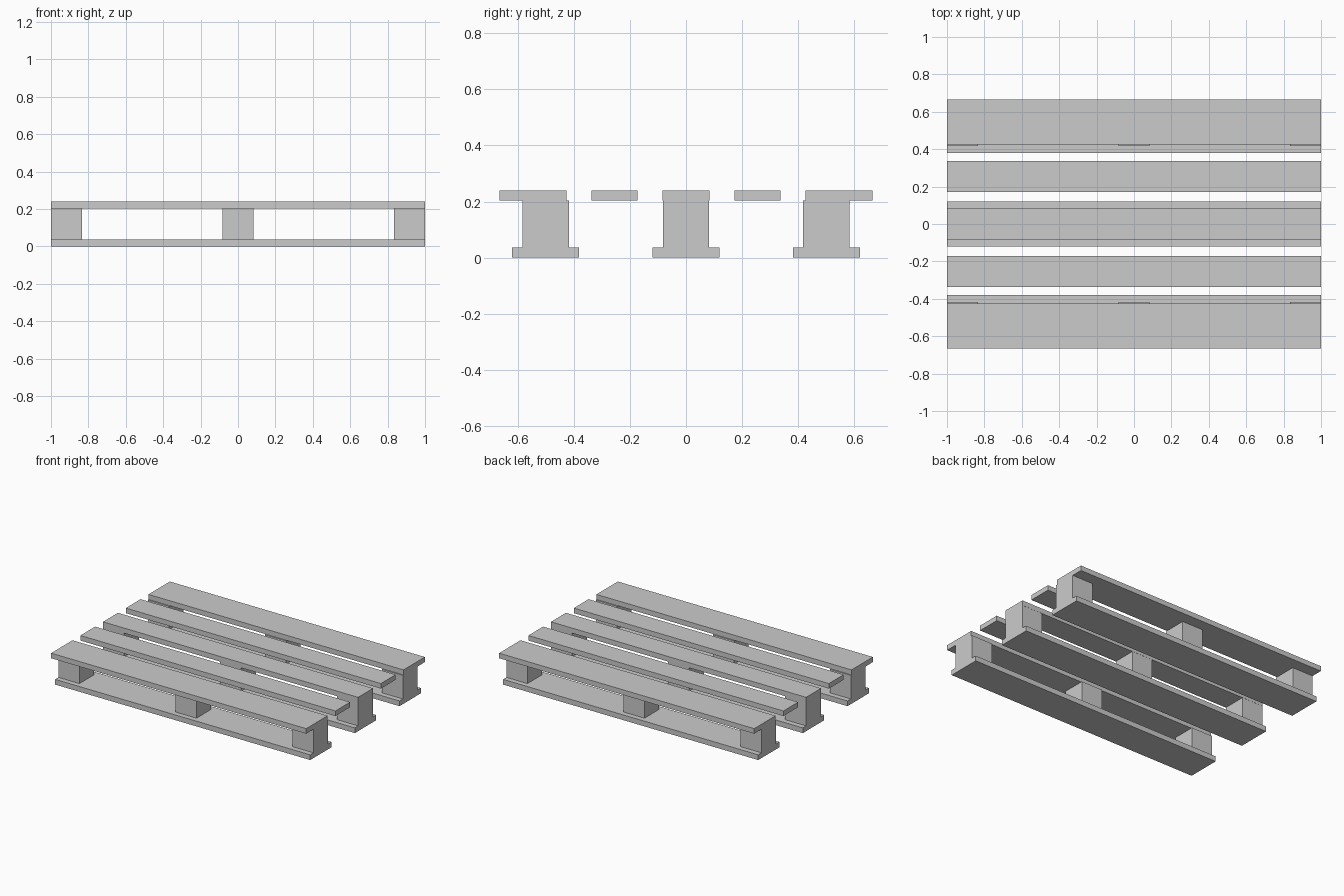
import bpy

if "Cube" in bpy.data.objects:
    bpy.data.objects.remove(bpy.data.objects["Cube"])


def box(name, x, y, z):
    """Box spanning the (min, max) ranges on each axis."""
    bpy.ops.mesh.primitive_cube_add(size=1, location=[(a + b) / 2 for a, b in (x, y, z)])
    ob = bpy.context.object
    ob.name = name
    ob.scale = [b - a for a, b in (x, y, z)]
    bpy.ops.object.transform_apply(location=False, rotation=False, scale=True)
    return ob


def centred(c, width):
    return (c - width / 2, c + width / 2)


LENGTH = (-1.0, 1.0)
Z_BOTTOM, Z_BLOCK, Z_TOP = 0.037, 0.204, 0.24
WIDE, NARROW = 0.239, 0.165

# Deck boards: wide outer pair, three narrow ones between
for y, w in ((-0.545, WIDE), (-0.2545, NARROW), (0, NARROW + 0.002),
             (0.2545, NARROW), (0.545, WIDE)):
    box("deck_board", LENGTH, centred(y, w), (Z_BLOCK, Z_TOP))

# Three skids: a base board carrying three spacer blocks
for y in (-0.5, 0, 0.5):
    box("base_board", LENGTH, centred(y, WIDE), (0, Z_BOTTOM))
    for x in (-0.9175, 0, 0.9175):
        box("spacer_block", centred(x, NARROW), centred(y, NARROW), (Z_BOTTOM, Z_BLOCK))
